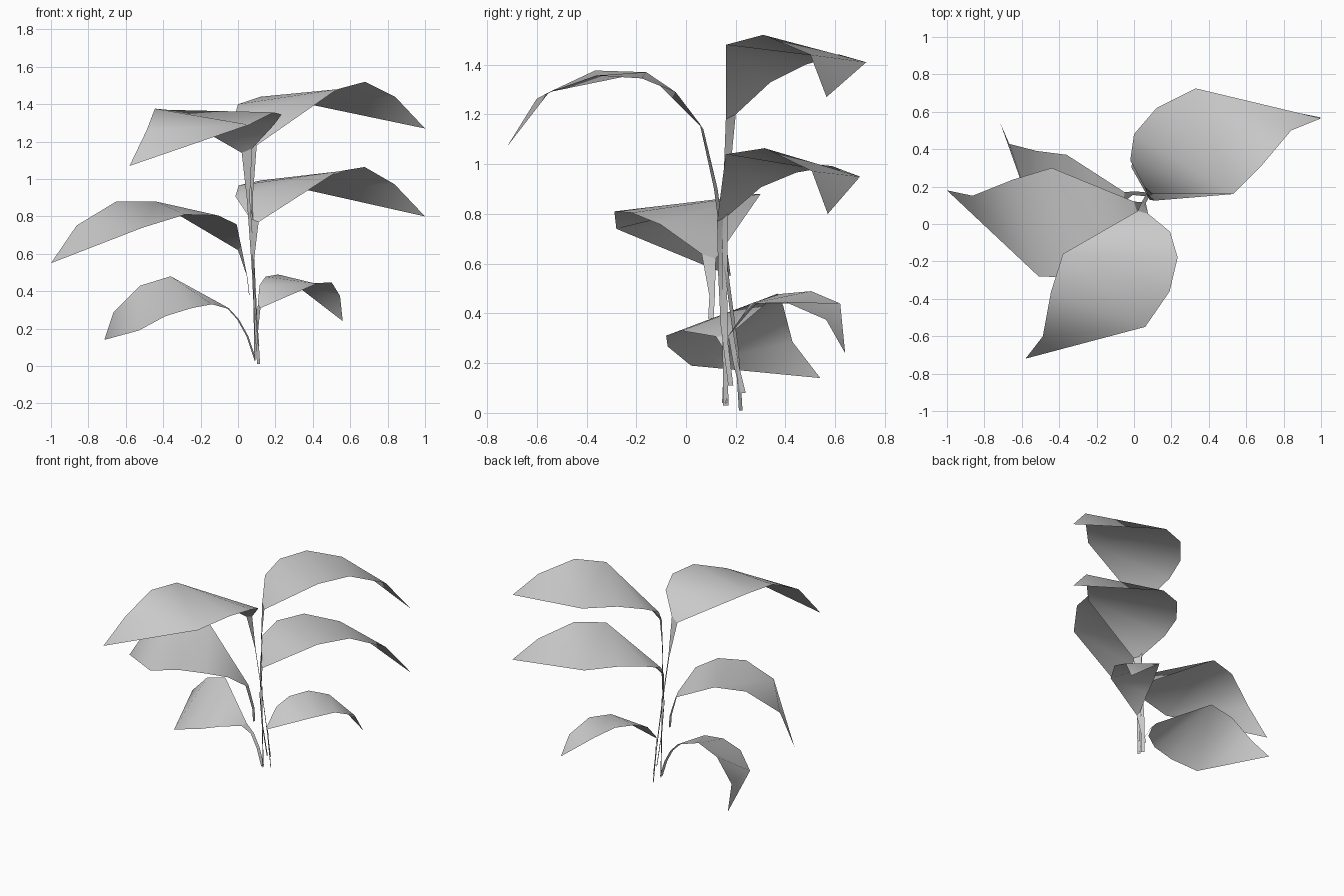
import bpy
from mathutils import Vector, Matrix

cube = bpy.data.objects.get("Cube")
if cube:
    bpy.data.objects.remove(cube)

grey = bpy.data.materials.new("soft_grey")
grey.use_nodes = True
colour = (0.6, 0.6, 0.6, 1)
grey.diffuse_color = colour
grey.node_tree.nodes["Principled BSDF"].inputs["Base Color"].default_value = colour

# Leaf blade outline: base, crest, crest rim, tip, flank, flank rim, neck
BASE, CREST, RIM1, RIM2, TIP, FLANK, LOBE1, LOBE2, LOBE3, NECK = range(10)
BLADE = [Vector(p) for p in (
    (.10, .16, 1.18), (.53, .16, 1.48), (.68, .31, 1.52), (.84, .50, 1.44),
    (1.0, .565, 1.27), (.33, .725, 1.41), (.12, .62, 1.44), (0, .48, 1.40),
    (-.02, .34, 1.33), (.055, .20, 1.20))]


def add_mesh(name, verts, faces):
    mesh = bpy.data.meshes.new(name)
    mesh.from_pydata(verts, [], faces)
    mesh.materials.append(grey)
    for poly in mesh.polygons:
        poly.use_smooth = True
    obj = bpy.data.objects.new(name, mesh)
    bpy.context.collection.objects.link(obj)


def frame(base, crest, flank, tip):
    return Matrix((crest - base, flank - base, tip - base)).transposed()


def add_leaf(name, base, crest, flank, tip, path, width=.022):
    """Fit the blade to four anchor points, then hang it on a ribbon stem."""
    base, crest, flank, tip = map(Vector, (base, crest, flank, tip))
    source = frame(BLADE[BASE], BLADE[CREST], BLADE[FLANK], BLADE[TIP])
    fit = frame(base, crest, flank, tip) @ source.inverted()
    verts = [base + fit @ (p - BLADE[BASE]) for p in BLADE]

    # Two triangle fans: one bends the tip, the other bends the back lobe
    tip_side = [CREST, RIM1, RIM2, TIP]
    back_side = [FLANK, LOBE1, LOBE2, LOBE3, NECK, BASE]
    faces = [(FLANK, a, b) for a, b in zip(tip_side, tip_side[1:])]
    faces += [(CREST, a, b) for a, b in zip(back_side, back_side[1:])]
    add_mesh(name + "_leaf", verts, faces)

    # Flat stem ribbon, ending on the blade's base edge
    side = flank - crest
    side.z = 0
    side = side.normalized() * width / 2
    rails = []
    for point in map(Vector, path):
        rails += [point - side, point + side]
    rails += [verts[BASE], verts[NECK]]
    strips = [(i, i + 1, i + 3, i + 2) for i in range(0, len(rails) - 2, 2)]
    add_mesh(name + "_stem", rails, strips)


add_leaf("top_left", (.10, .16, 1.18), (.53, .16, 1.48), (.33, .725, 1.41), (1, .565, 1.27),
         [(.09, .16, .03), (.085, .155, .5), (.075, .16, .9)])
add_leaf("middle_left", (.11, .125, .77), (.53, .16, 1.04), (.33, .70, .95), (1, .57, .80),
         [(.11, .18, .11), (.09, .15, .35), (.08, .14, .55)])
add_leaf("middle_right", (.0, .12, .62), (-.44, .30, .88), (-.51, -.28, .74), (-1, .18, .55),
         [(.06, .10, .38), (.05, .105, .47)])
add_leaf("top_front", (.02, .07, 1.14), (-.38, -.16, 1.37), (.06, -.55, 1.29), (-.58, -.72, 1.07),
         [(.11, .22, .01), (.095, .205, .25), (.08, .165, .55), (.055, .12, .9)])
add_leaf("low_right", (-.05, .17, .31), (-.36, .37, .48), (-.53, .02, .19), (-.715, .54, .14),
         [(.09, .155, .04), (.05, .16, .16), (.0, .165, .25)])
add_leaf("low_left", (.12, .17, .31), (.42, .26, .44), (.30, .62, .44), (.56, .64, .24),
         [(.10, .23, .08), (.105, .2, .2)])
